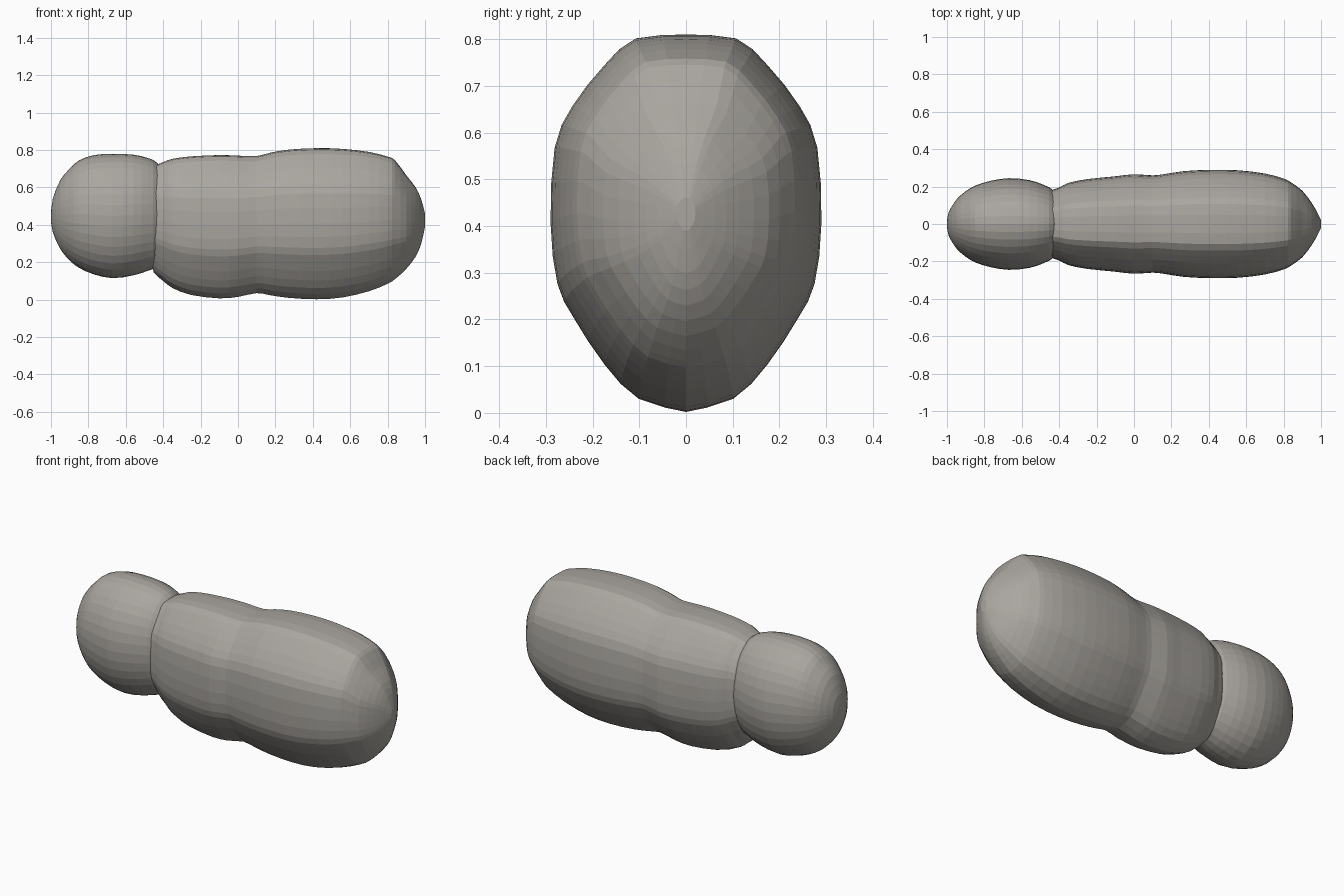
import bpy
import bmesh
from math import sin, cos, pi

cube = bpy.data.objects.get("Cube")
if cube:
    bpy.data.objects.remove(cube, do_unlink=True)

grey = bpy.data.materials.new("warm grey")
grey.use_nodes = True
colour = (0.40, 0.38, 0.35, 1)
grey.diffuse_color = colour
grey.node_tree.nodes["Principled BSDF"].inputs["Base Color"].default_value = colour


def spline(points, steps):
    """Smooth curve through points of any dimension."""
    out = []
    last = len(points) - 1
    for i in range(last):
        a, b = points[max(i - 1, 0)], points[i]
        c, d = points[i + 1], points[min(i + 2, last)]
        for s in range(steps):
            t = s / steps
            out.append([q + t / 2 * (r - p + t * (2*p - 5*q + 4*r - u + t * (3*(q - r) + u - p)))
                        for p, q, r, u in zip(a, b, c, d)])
    out.append(points[last])
    return out


def loft(name, stations, section):
    """Skin a closed section (side, height) along x; station = x, bottom, top, half width."""
    bm = bmesh.new()
    rings = []
    for x, low, high, half in spline(stations, 2):
        rings.append([bm.verts.new((x, half * w, low + (high - low) * v)) for w, v in section])
    n = len(section)
    for a, b in zip(rings, rings[1:]):
        for i in range(n):
            j = (i + 1) % n
            bm.faces.new((a[i], a[j], b[j], b[i]))
    bm.faces.new(rings[0])
    bm.faces.new(rings[-1])
    bmesh.ops.recalc_face_normals(bm, faces=bm.faces)
    mesh = bpy.data.meshes.new(name)
    bm.to_mesh(mesh)
    bm.free()
    mesh.materials.append(grey)
    obj = bpy.data.objects.new(name, mesh)
    bpy.context.collection.objects.link(obj)
    return obj


# Body section: round keel, steep flanks, narrow flat back
half = spline([(0, 0), (.35, .035), (.6, .125), (.83, .25), (.95, .34), (1, .5),
               (.97, .7), (.84, .81), (.6, .92), (.37, .99), (0, 1)], 2)
body_section = half + [(-w, v) for w, v in reversed(half[1:-1])]

# Head section: plain oval
head_section = [(sin(2 * pi * i / 36), .5 - cos(2 * pi * i / 36) / 2) for i in range(36)]

# Rounded head at the right end
loft("head", [
    (-1, .42, .46, .015), (-.99, .36, .54, .065), (-.95, .27, .64, .13),
    (-.90, .21, .70, .175), (-.85, .17, .745, .205), (-.77, .135, .773, .23),
    (-.67, .115, .78, .245), (-.56, .13, .775, .235), (-.48, .155, .757, .208),
    (-.43, .18, .73, .18), (-.38, .26, .66, .12)], head_section)

# Two-lobed body with a shallow waist
loft("body", [
    (-.47, .22, .66, .13), (-.45, .145, .71, .175), (-.40, .10, .735, .195),
    (-.35, .062, .753, .22), (-.25, .025, .766, .24), (-.1, .007, .773, .255),
    (0, .015, .77, .266), (.1, .035, .768, .26), (.17, .024, .785, .268),
    (.27, .010, .802, .283), (.42, .002, .81, .29), (.56, .012, .806, .287),
    (.7, .045, .79, .27), (.8, .085, .765, .243), (.84, .11, .745, .222),
    (.9, .165, .665, .178), (.95, .23, .60, .113), (.98, .30, .535, .062),
    (1, .39, .46, .02)], body_section)
